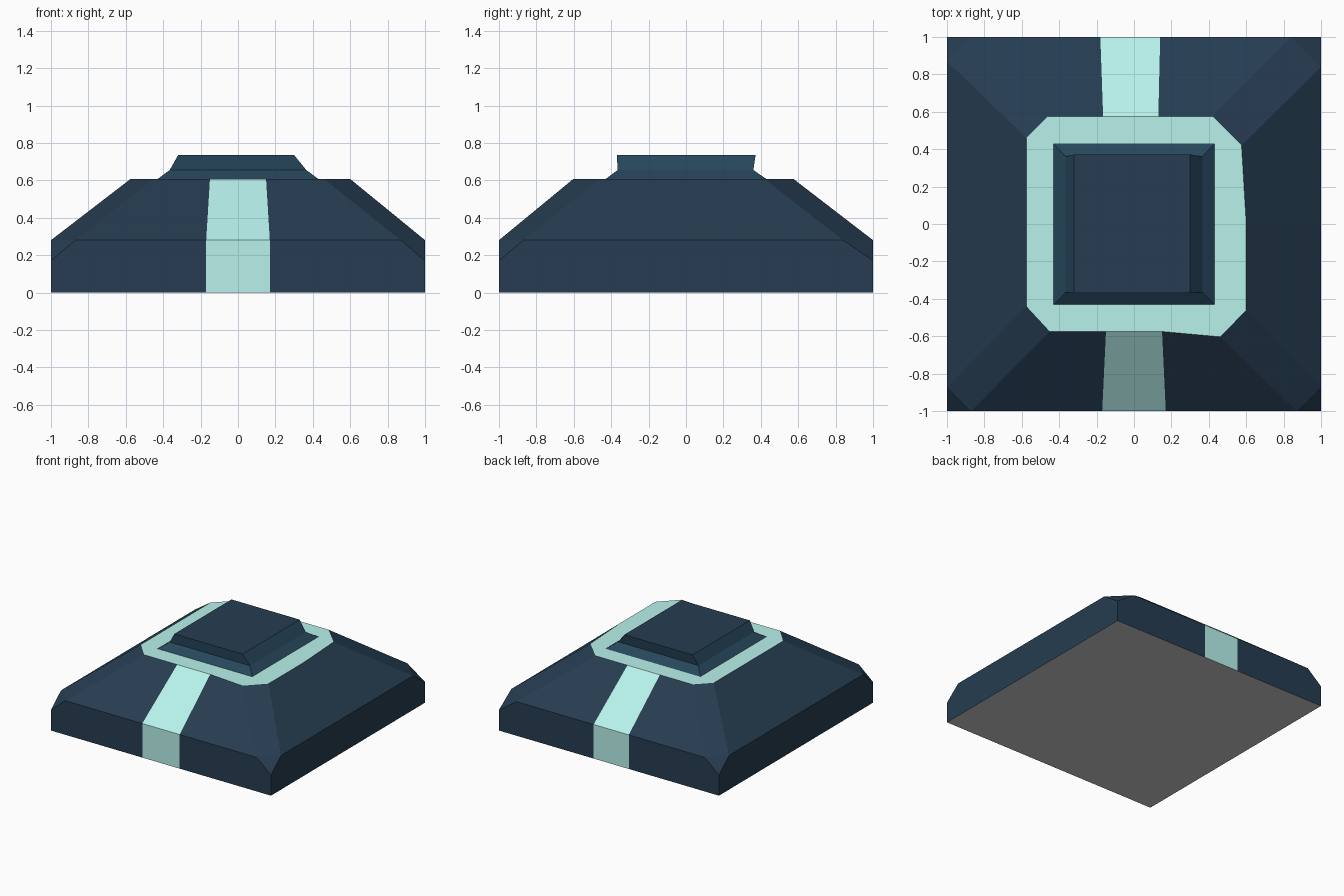
import bpy, bmesh
from math import copysign

if "Cube" in bpy.data.objects:
    bpy.data.objects.remove(bpy.data.objects["Cube"])


def material(name, rgb):
    m = bpy.data.materials.new(name)
    m.diffuse_color = (*rgb, 1)
    m.use_nodes = True
    m.node_tree.nodes["Principled BSDF"].inputs["Base Color"].default_value = m.diffuse_color
    return m


navy = material("navy", (0.019, 0.046, 0.082))
blue = material("blue", (0.020, 0.062, 0.107))
aqua = material("pale_aqua", (0.48, 0.89, 0.84))


def loft(name, loops, mats, pick, cap=None):
    """Bridge equal-length loops; pick(layer, segment) gives the material index."""
    bm = bmesh.new()
    rows = [[bm.verts.new(p) for p in loop] for loop in loops]
    n = len(rows[0])
    for k in range(len(rows) - 1):
        for i in range(n):
            j = (i + 1) % n
            f = bm.faces.new((rows[k][i], rows[k][j], rows[k + 1][j], rows[k + 1][i]))
            f.material_index = pick(k, i)
    if cap is not None:
        bm.faces.new(rows[-1]).material_index = cap
    bmesh.ops.remove_doubles(bm, verts=bm.verts, dist=0.0005)
    bmesh.ops.dissolve_limit(bm, angle_limit=0.005, verts=bm.verts, edges=bm.edges,
                             delimit={'MATERIAL'})
    me = bpy.data.meshes.new(name)
    bm.to_mesh(me)
    bm.free()
    for m in mats:
        me.materials.append(m)
    ob = bpy.data.objects.new(name, me)
    bpy.context.collection.objects.link(ob)
    return ob


def lift(pts, z):
    return [(x, y, z) for x, y in pts]


# Outlines run anticlockwise from the front left; segments 1 and 8 are the stripes
CORNERS = {0, 3, 4, 6, 7, 10, 11, 13}
STRIPES = {1, 8}
rim = [(-.87, -1), (-.17, -1), (.17, -1), (.87, -1), (1, -.87), (1, 0), (1, .84),
       (.84, 1), (.14, 1), (-.18, 1), (-.87, 1), (-1, .87), (-1, 0), (-1, -.87)]
shoulder = [(-.45, -.575), (-.15, -.575), (.15, -.575), (.46, -.603), (.6, -.46), (.6, 0),
            (.575, .42), (.42, .575), (.13, .575), (-.165, .575), (-.46, .575),
            (-.575, .46), (-.575, 0), (-.575, -.44)]


def squared(pts, s):
    """Pull chamfer points into the corners of a square of half-size s."""
    return [(copysign(s, x), copysign(s, y)) if i in CORNERS
            else (max(-s, min(s, x)), max(-s, min(s, y)))
            for i, (x, y) in enumerate(pts)]


# Base: walls, chamfered corners and sloping sides with the two stripes
foot = squared(rim, 1)
loft("base_body",
     [lift(foot, 0), lift(foot, .17), lift(rim, .28), lift(shoulder, .607)],
     [navy, aqua], lambda k, i: int(i in STRIPES))

# Flat trim ring around the cap
loft("trim_ring", [lift(shoulder, .607), lift(squared(shoulder, .43), .607)],
     [aqua], lambda k, i: 0)


# Raised cap with a shallow collar
def rect(x0, x1, y0, y1, z):
    return [(x0, y0, z), (x1, y0, z), (x1, y1, z), (x0, y1, z)]


loft("top_cap",
     [rect(-.43, .43, -.43, .43, .607), rect(-.365, .365, -.365, .36, .655),
      rect(-.32, .30, -.37, .372, .735)],
     [blue, navy], lambda k, i: 0, cap=1)

# Plain grey underside
bm = bmesh.new()
bm.faces.new([bm.verts.new(p) for p in reversed(rect(-1, 1, -1, 1, 0))])
me = bpy.data.meshes.new("underside")
bm.to_mesh(me)
bm.free()
bpy.context.collection.objects.link(bpy.data.objects.new("underside", me))
